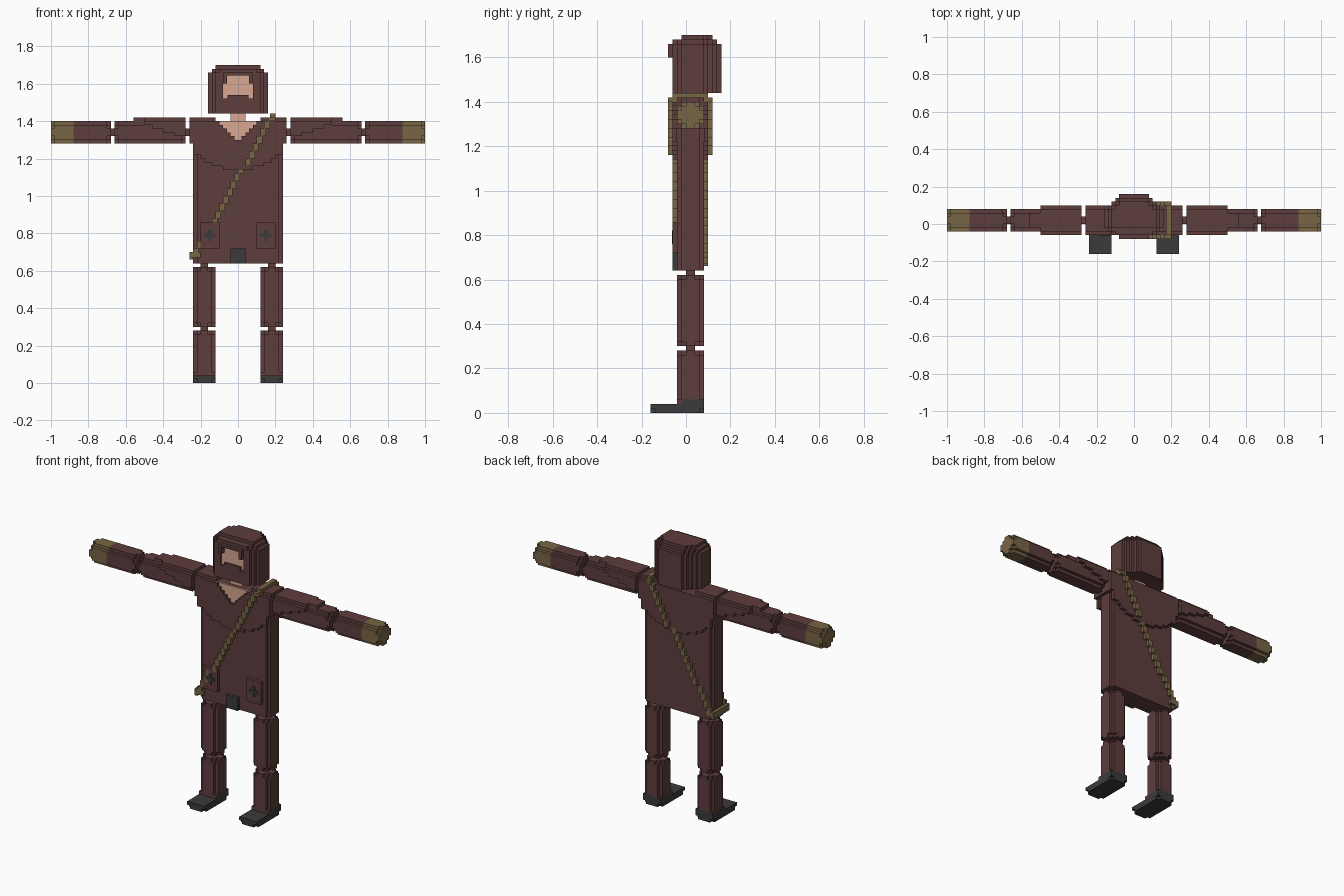
import bpy, bmesh

if "Cube" in bpy.data.objects:
    bpy.data.objects.remove(bpy.data.objects["Cube"])

U = 0.02  # step size of the blocky style


def material(name, rgb):
    m = bpy.data.materials.new(name)
    m.diffuse_color = (*rgb, 1)
    m.use_nodes = True
    m.node_tree.nodes["Principled BSDF"].inputs["Base Color"].default_value = m.diffuse_color
    return m


CLOTH = material("brown_cloth", (0.110, 0.047, 0.046))
GOLD = material("tan_leather", (0.185, 0.130, 0.060))
DARK = material("dark_grey", (0.043, 0.043, 0.043))
SKIN = material("skin", (0.680, 0.390, 0.290))


def place(axis, a, b, c):
    return {"x": (c, a, b), "y": (a, c, b), "z": (a, b, c)}[axis]


def part(name, solids, side=1):
    """solids: (axis, outline, low, high, material); side=-1 mirrors in x."""
    bm = bmesh.new()
    mats = []
    for axis, pts, lo, hi, mat in solids:
        if mat not in mats:
            mats.append(mat)
        rings = []
        for c in (lo, hi):
            ring = []
            for a, b in pts:
                x, y, z = place(axis, a, b, c)
                ring.append(bm.verts.new((x * side, y, z)))
            rings.append(ring)
        p, q = rings
        n = len(pts)
        faces = [bm.faces.new(p[::-1]), bm.faces.new(q)]
        faces += [bm.faces.new((p[i], p[(i + 1) % n], q[(i + 1) % n], q[i])) for i in range(n)]
        for f in faces:
            f.material_index = mats.index(mat)
    bmesh.ops.recalc_face_normals(bm, faces=bm.faces[:])
    me = bpy.data.meshes.new(name)
    bm.to_mesh(me)
    bm.free()
    for m in mats:
        me.materials.append(m)
    ob = bpy.data.objects.new(name, me)
    bpy.context.collection.objects.link(ob)
    return ob


def box(x0, x1, y0, y1, z0, z1, mat):
    return ("z", [(x0, y0), (x1, y0), (x1, y1), (x0, y1)], z0, z1, mat)


def notched(a0, a1, b0, b1, n=1):
    """Rectangle whose corners are cut in n square steps."""
    quarter = []
    for i in range(n):
        quarter += [((n - i) * U, i * U), ((n - i) * U, (i + 1) * U)]
    quarter.append((0, n * U))
    q, r = quarter, quarter[::-1]
    return ([(a0 + u, b0 + v) for u, v in q] + [(a0 + u, b1 - v) for u, v in r]
            + [(a1 - u, b1 - v) for u, v in q] + [(a1 - u, b0 + v) for u, v in r])


def stairs(steps):
    """Stepped line through (position, level) pairs, each level held up to its position."""
    pts, start = [], 0
    for pos, level in steps:
        pts += [(start, level), (pos, level)]
        start = pos
    return pts


def limb(axis, a0, a1, b0, b1, lo, hi, mat, cap_lo=True, cap_hi=True):
    out = []
    if cap_lo:
        out.append((axis, notched(a0, a1, b0, b1, 2), lo, lo + U, mat))
        lo += U
    if cap_hi:
        out.append((axis, notched(a0, a1, b0, b1, 2), hi - U, hi, mat))
        hi -= U
    out.append((axis, notched(a0, a1, b0, b1), lo, hi, mat))
    return out


def symmetric(half):
    """Full outline from a half outline starting and ending on x = 0."""
    return half + [(-x, z) for x, z in half[::-1] if x > 0]


for s, tag in ((1, "left"), (-1, "right")):
    # legs and boots
    part(tag + "_thigh", limb("z", .12, .24, -.04, .08, .30, .62, CLOTH), s)
    part(tag + "_shin", limb("z", .12, .24, -.04, .08, .06, .28, CLOTH, False)
         + [box(.12, .24, -.04, -.02, .04, .06, CLOTH)], s)
    part(tag + "_boot", [("z", notched(.12, .24, -.16, .08), 0, .02, DARK),
                         box(.12, .24, -.16, .08, .02, .04, DARK),
                         box(.12, .24, -.02, .08, .04, .06, DARK)], s)
    part(tag + "_leg_joints", [box(.16, .20, 0, .04, .28, .30, CLOTH),
                               box(.16, .20, 0, .04, .62, .64, CLOTH)], s)
    # arms and gloves
    part(tag + "_upper_arm", limb("x", -.04, .08, 1.28, 1.40, .28, .66, CLOTH), s)
    part(tag + "_forearm", limb("x", -.04, .08, 1.28, 1.40, .68, .88, CLOTH, True, False), s)
    part(tag + "_glove", limb("x", -.04, .08, 1.28, 1.40, .88, 1.0, GOLD, False, True), s)
    part(tag + "_arm_joints", [box(.26, .28, 0, .04, 1.32, 1.36, CLOTH),
                               box(.66, .68, 0, .04, 1.32, 1.36, CLOTH)], s)
    # cape draped over the upper arm
    drape = [(.28, 1.40), (.28, 1.32), (.34, 1.32), (.34, 1.34), (.40, 1.34),
             (.40, 1.36), (.46, 1.36), (.46, 1.38), (.50, 1.38), (.50, 1.40)]
    part(tag + "_arm_cape", [("y", drape, -.06, -.04, CLOTH), ("y", drape, .08, .10, CLOTH),
                             box(.28, .50, -.04, .08, 1.38, 1.42, CLOTH),
                             box(.50, .56, -.02, .06, 1.38, 1.42, CLOTH)], s)
    # shoulder cover of the mantle
    part(tag + "_shoulder_cape", [box(.12, .26, -.04, .08, 1.40, 1.42, CLOTH),
                                  box(.22, .26, -.04, .08, 1.28, 1.40, CLOTH)], s)
    # pocket with button
    part(tag + "_pocket", [box(.10, .20, -.06, -.04, .72, .86, CLOTH),
                           ("y", notched(.12, .18, .76, .82), -.064, -.06, DARK)], s)

# tunic
part("tunic", [("z", notched(-.24, .24, -.04, .08), .64, 1.40, CLOTH)])
part("buckle", [box(-.04, .04, -.06, -.04, .64, .72, DARK)])

# mantle: stepped round hem, V neckline in front
hem = stairs([(.08, 1.14), (.14, 1.16), (.18, 1.18), (.20, 1.20), (.24, 1.22), (.26, 1.28)])
neck = stairs([(.02, 1.30), (.04, 1.32), (.06, 1.34), (.08, 1.36), (.10, 1.38)])
front_half = hem + [(.26, 1.40), (.10, 1.40)] + neck[::-1][:-1] + [(0, 1.30)]
for y0, y1, half, tag in ((-.06, -.04, front_half, "front"),
                          (.08, .10, hem + [(.26, 1.40), (0, 1.40)], "back")):
    part("mantle_" + tag, [("y", symmetric(half), y0, y1, CLOTH)])
part("chest", [box(-.12, .12, -.046, -.04, 1.29, 1.40, SKIN)])
part("neck", [box(-.04, .04, -.02, .06, 1.38, 1.46, SKIN)])

# shoulder strap: stepped diagonal on front and back, over the mantle
strap = []
for i in range(19):
    z0 = .68 + i * 2 * U
    z1 = z0 + 2 * U
    x0 = round((-.24 + (z0 - .68) * .568) / U) * U
    over = z0 > 1.12
    if i == 18:
        z1 = 1.42
    strap.append(box(x0, x0 + .03, -.08 if over else -.06, -.06 if over else -.04, z0, z1, GOLD))
    strap.append(box(x0, x0 + .03, .10 if over else .08, .12 if over else .10, z0, z1, GOLD))
strap += [box(.17, .20, -.06, .10, 1.42, 1.44, GOLD),
          box(.17, .20, -.08, -.04, 1.40, 1.42, GOLD),
          box(.17, .20, .08, .12, 1.40, 1.42, GOLD),
          box(-.26, -.24, -.06, .10, .66, .70, GOLD),
          box(-.24, -.20, -.06, -.04, .67, .70, GOLD),
          box(-.24, -.20, .08, .10, .67, .70, GOLD)]
part("strap", strap)


def hood_plan(d):
    """Rounded stepped plan of the hood, shrunk by d."""
    rows = [(-.04, .14), (-.02, .16), (.08, .16), (.10, .14), (.12, .12), (.14, .10), (.16, .08)]
    half, prev = [], -.04 + max(0, d - U)
    half.append((0, prev))
    rows = [(min(y, .16 - d), w - d) for y, w in rows]
    rows[0] = (max(rows[0][0], -.04), rows[0][1])
    widths = [(-.02, rows[0][1])] + [(y, w) for y, w in rows[2:]]
    for y, w in widths:
        if y <= prev:
            continue
        half += [(w, prev), (w, y)]
        prev = y
    half.append((0, prev))
    return symmetric(half)


# hood with stepped crown
part("hood", [("z", hood_plan(0), 1.44, 1.66, CLOTH),
              ("z", hood_plan(U), 1.66, 1.68, CLOTH),
              ("z", hood_plan(2 * U), 1.68, 1.70, CLOTH)])
# front rim of the hood, mask and brow around the face
part("hood_rim", [box(-.12, -.08, -.06, -.04, 1.44, 1.66, CLOTH),
                  box(.08, .12, -.06, -.04, 1.44, 1.66, CLOTH),
                  box(-.10, .10, -.06, -.04, 1.65, 1.68, CLOTH)])
part("mask", [box(-.08, .08, -.06, -.04, 1.44, 1.52, CLOTH),
              box(-.055, .055, -.06, -.04, 1.52, 1.54, CLOTH)])
part("brow", [box(-.08, .08, -.08, -.06, 1.645, 1.66, CLOTH),
              box(-.08, -.06, -.08, -.04, 1.60, 1.645, CLOTH),
              box(.06, .08, -.08, -.04, 1.60, 1.645, CLOTH)])
part("face", [box(-.08, .08, -.046, -.04, 1.52, 1.65, SKIN)])
